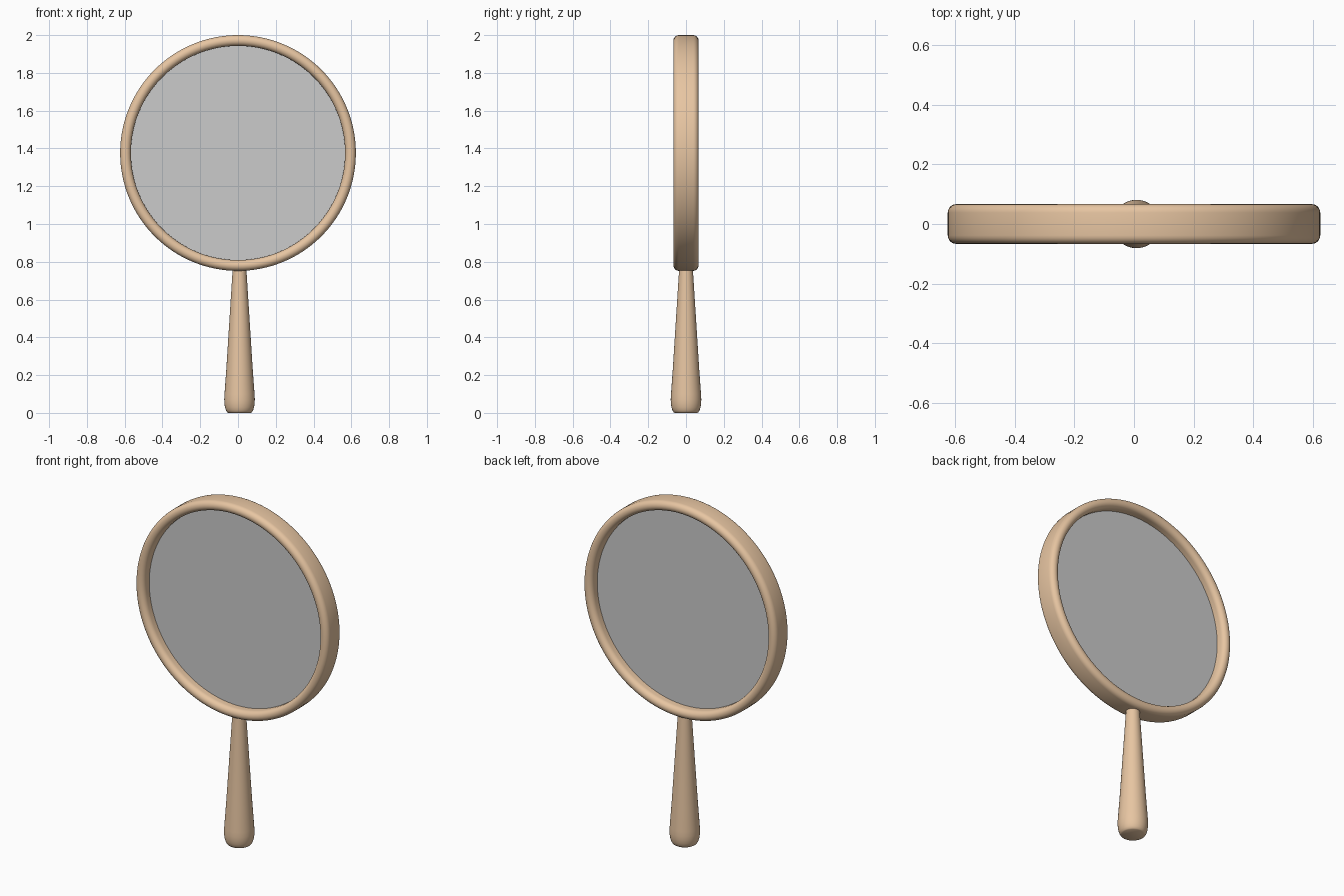
import bpy
import math
from math import sin, cos, pi

if "Cube" in bpy.data.objects:
    bpy.data.objects.remove(bpy.data.objects["Cube"])

wood = bpy.data.materials.new("wood")
wood.diffuse_color = (0.80, 0.56, 0.36, 1)
wood.use_nodes = True
wood.node_tree.nodes["Principled BSDF"].inputs["Base Color"].default_value = wood.diffuse_color


def lathe(name, profile, steps, closed, axis, location, material=None):
    """Revolve (radius, height) points around the local axis 'Y' or 'Z'."""
    verts, faces = [], []
    n = len(profile)
    for i in range(steps):
        a = 2 * pi * i / steps
        for r, h in profile:
            if axis == 'Z':
                verts.append((r * cos(a), r * sin(a), h))
            else:
                verts.append((r * cos(a), -h, r * sin(a)))
    for i in range(steps):
        j = (i + 1) % steps
        for k in range(n if closed else n - 1):
            m = (k + 1) % n
            faces.append((i * n + k, j * n + k, j * n + m, i * n + m))
    if not closed:  # end caps
        faces.append([i * n for i in reversed(range(steps))])
        faces.append([i * n + n - 1 for i in range(steps)])
    mesh = bpy.data.meshes.new(name)
    mesh.from_pydata(verts, [], faces)
    if material:
        mesh.materials.append(material)
    obj = bpy.data.objects.new(name, mesh)
    bpy.context.collection.objects.link(obj)
    obj.location = location
    bpy.ops.object.select_all(action='DESELECT')
    obj.select_set(True)
    bpy.context.view_layer.objects.active = obj
    bpy.ops.object.shade_smooth_by_angle(angle=math.radians(40))
    return obj


CENTRE = (0, 0, 1.376)

# Round frame: capsule-shaped section swept around the mirror
section = []
for side in (1, -1):
    for i in range(11):
        a = pi * i / 10 + (0 if side == 1 else pi)
        section.append((0.5955 + 0.0285 * cos(a), side * 0.038 + 0.0285 * sin(a)))
frame = lathe("frame", section, 128, True, 'Y', CENTRE, wood)

# Thin double-sided mirror disc
mirror = lathe("mirror", [(0.58, -0.01), (0.58, 0.01)], 128, False, 'Y', CENTRE)

# Tapered handle with a rounded foot
handle_profile = [(0.060, 0.0), (0.066, 0.004), (0.072, 0.014), (0.077, 0.030),
                  (0.080, 0.050), (0.081, 0.072), (0.0795, 0.10), (0.070, 0.23),
                  (0.037, 0.75), (0.036, 0.775)]
handle = lathe("handle", handle_profile, 48, False, 'Z', (0.008, 0, 0), wood)
